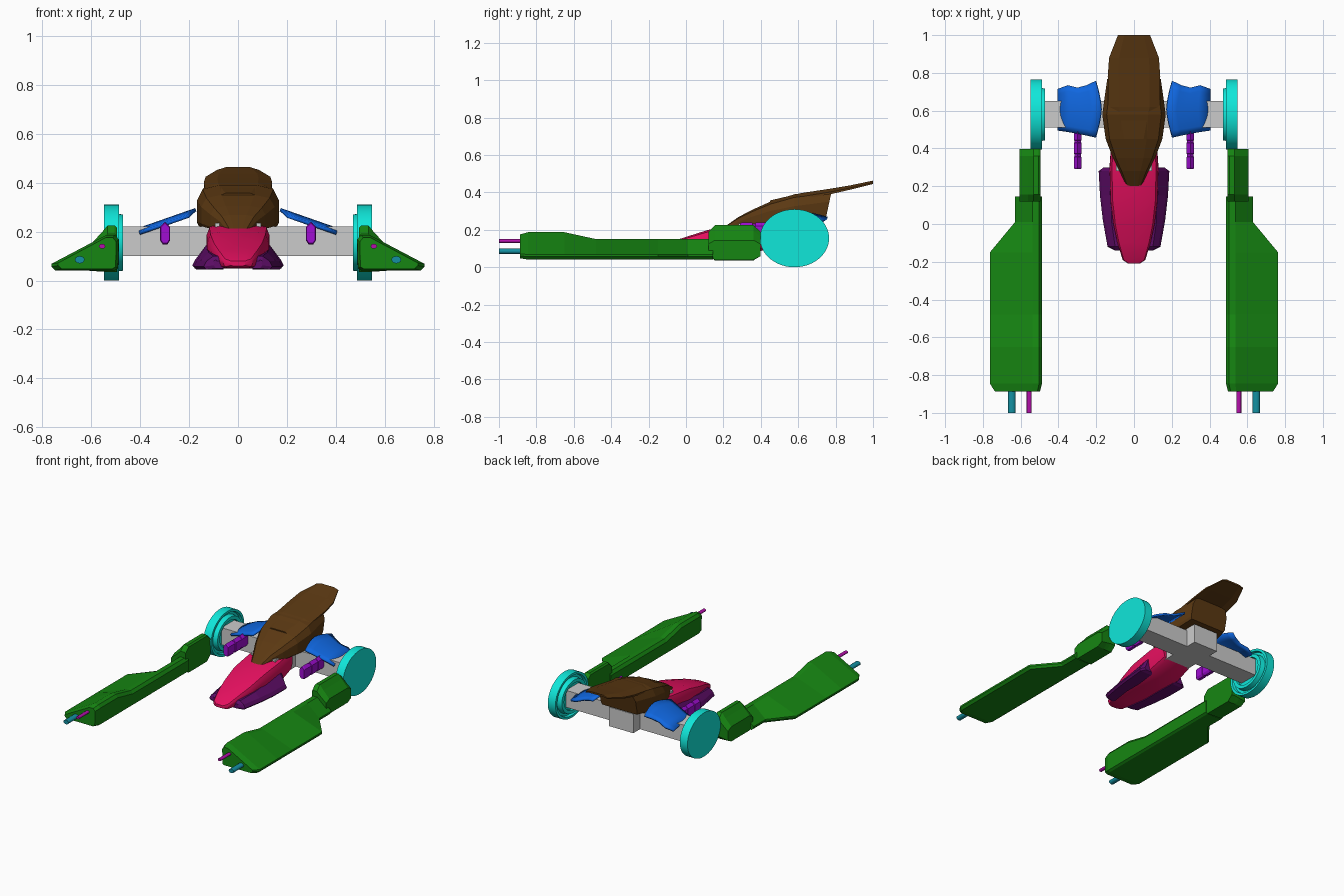
import bpy, bmesh, math

if "Cube" in bpy.data.objects:
    bpy.data.objects.remove(bpy.data.objects["Cube"])


def finish(name, bm, color, mirror=False, smooth=0):
    bmesh.ops.recalc_face_normals(bm, faces=bm.faces[:])
    me = bpy.data.meshes.new(name)
    bm.to_mesh(me)
    bm.free()
    if smooth:
        for p in me.polygons:
            p.use_smooth = True
        me.set_sharp_from_angle(angle=math.radians(smooth))
    ob = bpy.data.objects.new(name, me)
    bpy.context.collection.objects.link(ob)
    if color:
        mat = bpy.data.materials.new(name + "_paint")
        mat.diffuse_color = (*color, 1)
        mat.use_nodes = True
        mat.node_tree.nodes["Principled BSDF"].inputs["Base Color"].default_value = mat.diffuse_color
        me.materials.append(mat)
    if mirror:
        ob.modifiers.new("Mirror", 'MIRROR')
    return ob


def loft(name, rings, color, mirror=False, smooth=0):
    """Skin a list of equal-length closed rings and cap both ends."""
    bm = bmesh.new()
    vs = [[bm.verts.new(p) for p in r] for r in rings]
    n = len(vs[0])
    for a, b in zip(vs, vs[1:]):
        for i in range(n):
            bm.faces.new((a[i], a[(i + 1) % n], b[(i + 1) % n], b[i]))
    bm.faces.new(vs[0])
    bm.faces.new(vs[-1])
    return finish(name, bm, color, mirror, smooth)


def box(name, x0, x1, y0, y1, z0, z1):
    ring = [(x0, z0), (x1, z0), (x1, z1), (x0, z1)]
    return loft(name, [[(x, y, z) for x, z in ring] for y in (y0, y1)], None)


def sym(half, y, w, zb, zt, lean=0.0):
    """Symmetric ring from a half profile of (width, height) fractions."""
    pts = half + [(-u, v) for u, v in reversed(half)]
    return [(u * w, y + lean * v, zb + v * (zt - zb)) for u, v in pts]


GREEN, CYAN, BLUE = (.008, .24, .006), (.005, .8, .7), (.005, .136, .75)
PURPLE, PLUM, RED = (.35, .004, .65), (.115, .004, .14), (.79, .005, .115)
BROWN, TEAL, MAGENTA = (.105, .04, .006), (.007, .28, .36), (.45, .005, .4)

# Chassis
box("axle_beam", -.49, .49, .51, .65, .10, .22)
box("chassis_block", -.095, .095, .28, .725, .10, .235)

# Nose
half = [(.7, 0), (.9, .1), (1, .42), (.99, .75), (.9, .93), (.5, 1)]
nose = [(-.21, .03, .06, .08), (-.19, .06, .052, .092), (-.1, .088, .05, .13),
        (0, .11, .05, .162), (.12, .125, .05, .2), (.3, .13, .055, .228),
        (.44, .12, .1, .24)]
loft("nose", [sym(half, *r) for r in nose], RED, smooth=35)

# Canopy body with a leaning back face
half = [(.95, 0), (1, .1), (1, .62), (.86, .9), (.45, 1)]
body = [(.2, .04, .19, .212), (.28, .076, .2, .268), (.35, .112, .21, .305),
        (.45, .15, .22, .35), (.58, .168, .222, .39), (.745, .142, .25, .412, .035)]
loft("canopy", [sym(half, *r) for r in body], BROWN)

# Long tail plate on top of the canopy
half = [(.65, .35), (1, 0), (1, .4), (.6, 1)]
tail = [(.45, .085, .335, .357), (.62, .137, .365, .397), (.78, .139, .392, .421),
        (.88, .132, .415, .438), (1, .085, .445, .463)]
loft("tail_plate", [sym(half, *r) for r in tail], BROWN)

# Side pods along the nose
pods = [(-.14, .06, .10, .05, .08), (-.12, .06, .14, .045, .10), (.02, .08, .165, .045, .115),
        (.15, .08, .18, .045, .13), (.28, .09, .187, .05, .145), (.30, .09, .16, .06, .145)]
loft("side_pod", [[(a, y, b), (o - .01, y, b), (o, y, b + .012), (o - .012, y, b + .035),
                   (a + .04, y, t), (a, y, t)] for y, a, o, b, t in pods], PLUM, True)

# Wheels: elliptical rings swept along x, with recessed inner hub
wheel = [(.547, 1), (.487, 1), (.487, .9), (.505, .87), (.505, .77),
         (.47, .74), (.47, .6), (.485, .58)]
circle = [(math.cos(i * math.tau / 48), math.sin(i * math.tau / 48)) for i in range(48)]
loft("wheel", [[(x, .58 + .185 * r * c, .155 + .155 * r * s) for c, s in circle]
               for x, r in wheel], CYAN, True, 30)

# Fenders: slanted arched sheets with a notched rear edge
bm = bmesh.new()
front = [(.205, .458), (.25, .468), (.30, .478), (.35, .487), (.405, .495)]
back = [.757, .735, .722, .735, .715]
cols = []
for (x, y0), y1 in zip(front, back):
    col = []
    for j in range(9):
        v = j / 4 - 1
        inner = (.405 - x) / .2
        px = x - .03 * inner * (1 - abs(v) ** 1.5)
        z = .295 - .35 * (px - .178) - .016 * v * v
        col.append(bm.verts.new((px, y0 + (y1 - y0) * j / 8, z)))
    cols.append(col)
for a, b in zip(cols, cols[1:]):
    for j in range(8):
        bm.faces.new((a[j], b[j], b[j + 1], a[j + 1]))
fender = finish("fender", bm, BLUE, False, 30)
sol = fender.modifiers.new("Thickness", 'SOLIDIFY')
sol.thickness = .014
sol.offset = -1
fender.modifiers.new("Mirror", 'MIRROR')

# Inner guns: grooved hexagonal bars
hexa = [(-.02, -.03), (-.01, -.045), (.01, -.045), (.02, -.03), (.02, .027), (0, .047), (-.02, .027)]
steps = [(.29, .88), (.30, 1), (.355, 1), (.357, .85), (.37, .85), (.372, 1), (.43, 1),
         (.432, .9), (.442, .9), (.444, 1), (.515, 1)]
loft("inner_gun", [[(.298 + x * s, y, .193 + z * s) for x, z in hexa] for y, s in steps],
     PURPLE, True)


# Outrigger arms
def arm_ring(y, xo, zt, k=1.0):
    pts = [(.49, .05), (.487, zt - .02), (.503, zt), (.537, zt), (xo, .068),
           (xo, .056), (xo - .015, .041), (.505, .041)]
    return [(.57 + (x - .57) * k, y, .095 + (z - .095) * k) for x, z in pts]


arm = [(-.888, .76, .187, .87), (-.845, .763, .187), (-.65, .763, .187), (-.48, .763, .15),
       (-.15, .763, .15), (.01, .63, .15), (.145, .63, .15)]
loft("outrigger_arm", [arm_ring(*r) for r in arm], GREEN, True)

# Joint blocks between the arms and wheels, sloping down on the outside
octa = [(.12, .07), (.155, .035), (.36, .035), (.398, .07),
        (.398, .19), (.36, .225), (.155, .225), (.12, .19)]
joint = [(.495, .95), (.505, 1), (.533, 1), (.56, .82), (.607, .55)]
loft("arm_joint", [[(x, y, .045 + (z - .045) * s) for y, z in octa] for x, s in joint],
     GREEN, True)

# Gun barrels at the arm tips
for name, x, z, r, col in (("lower_barrel", .647, .085, .02, TEAL),
                           ("upper_barrel", .555, .14, .013, MAGENTA)):
    loft(name, [[(x + r * c, y, z + .75 * r * s) for c, s in circle[::4]]
                for y in (-1, -.86)], col, True, 40)
